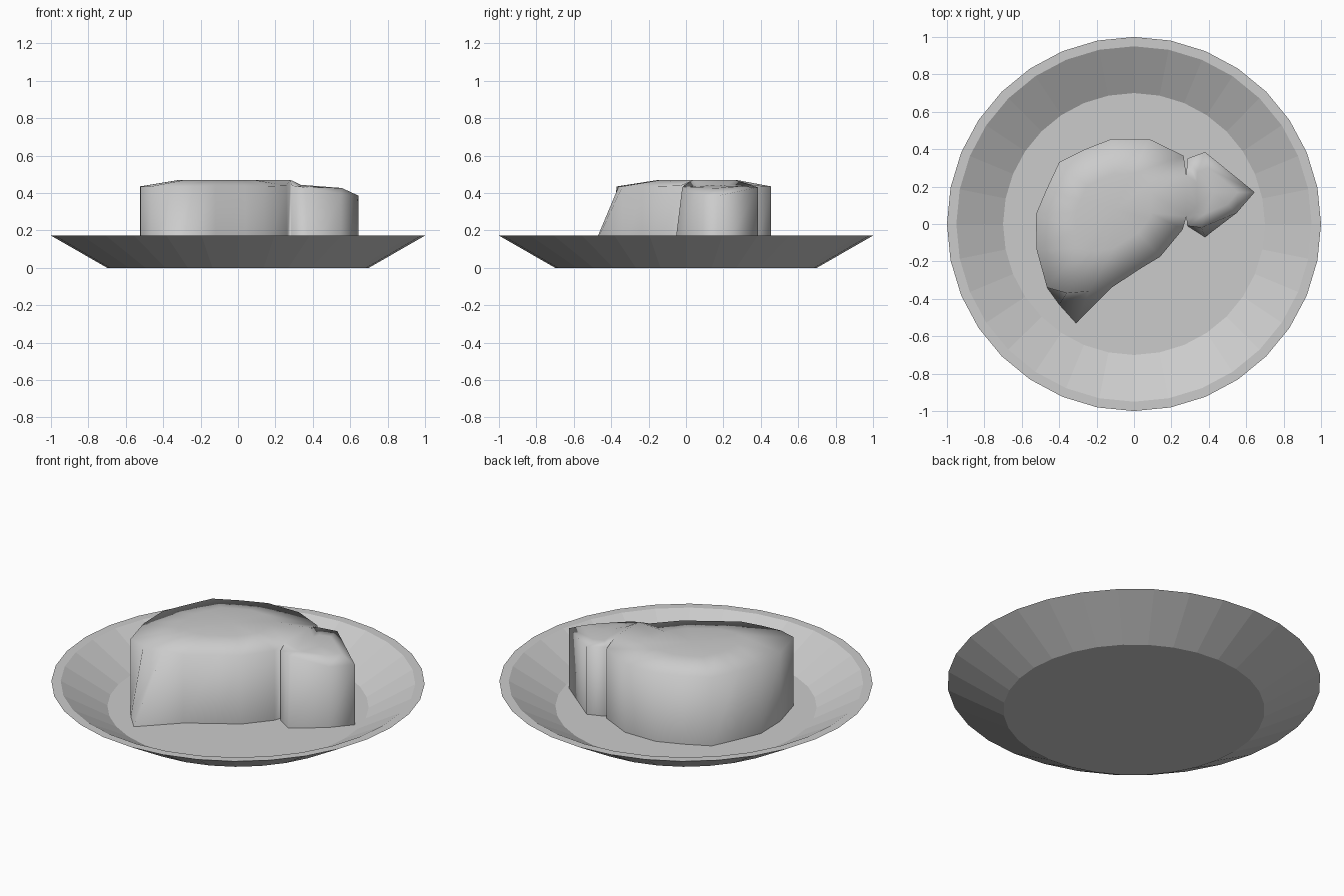
import bpy, bmesh, math
from mathutils import Vector

if "Cube" in bpy.data.objects:
    bpy.data.objects.remove(bpy.data.objects["Cube"])

FLOOR = 0.03


def finish(bm, name, smooth):
    bmesh.ops.remove_doubles(bm, verts=bm.verts, dist=0.0005)
    bmesh.ops.recalc_face_normals(bm, faces=bm.faces)
    mesh = bpy.data.meshes.new(name)
    bm.to_mesh(mesh)
    bm.free()
    for p in mesh.polygons:
        p.use_smooth = smooth
    ob = bpy.data.objects.new(name, mesh)
    bpy.context.collection.objects.link(ob)
    return ob


def bridge(bm, a, b, skip=()):
    n = len(a)
    for i in range(n):
        if i not in skip:
            j = (i + 1) % n
            bm.faces.new((a[i], a[j], b[j], b[i]))


# Plate: turned profile with 32 sides
def plate(sides=32):
    bm = bmesh.new()
    rings = []
    for r, z in [(0.7, 0), (1.0, 0.172), (0.95, 0.172), (0.7, FLOOR)]:
        rings.append([bm.verts.new((r * math.sin(2 * math.pi * i / sides),
                                    r * math.cos(2 * math.pi * i / sides), z))
                      for i in range(sides)])
    for a, b in zip(rings, rings[1:]):
        bridge(bm, a, b)
    bm.faces.new(rings[0])
    bm.faces.new(rings[-1])
    finish(bm, "plate", False)


# Food lump: rim points (x, y, z), some with a base pushed outwards
def lump(bm, rim, centre, base_moves, seam, inset):
    top = [bm.verts.new(p) for p in rim]
    base = [bm.verts.new((*base_moves.get(i, p[:2]), FLOOR))
            for i, p in enumerate(rim)]
    c = Vector(centre)
    inner = []
    for p in rim:
        v = Vector(p).lerp(c, inset)
        v.z = p[2] + (c.z - p[2]) * min(1, inset * 2)
        inner.append(bm.verts.new(v))
    mid = bm.verts.new(c)
    bridge(bm, base, top, skip=(seam,))
    bridge(bm, top, inner)
    for i in range(len(inner)):
        bm.faces.new((inner[i], inner[(i + 1) % len(inner)], mid))


plate()
bm = bmesh.new()
E = 0.435

# Main body of the food, joined to the end piece along x = 0.28
body = [(0.28, 0.04, 0.47), (0.28, 0.26, 0.47), (0.265, 0.365, 0.44),
        (0.08, 0.455, E), (-0.12, 0.455, E), (-0.26, 0.40, E),
        (-0.40, 0.33, E), (-0.47, 0.18, E), (-0.525, 0.05, E),
        (-0.52, -0.14, E), (-0.465, -0.34, E), (-0.36, -0.37, E),
        (-0.24, -0.36, E), (-0.12, -0.34, E), (0.04, -0.235, E),
        (0.14, -0.175, E), (0.26, -0.03, 0.44)]
lump(bm, body, (-0.1, 0.08, 0.47),
     {11: (-0.40, -0.43), 12: (-0.31, -0.53)}, 0, 0.5)

# Small end piece, sloping down to a point
end = [(0.28, 0.26, 0.47), (0.28, 0.04, 0.47), (0.285, -0.01, 0.44),
       (0.36, -0.02, 0.43), (0.55, 0.06, 0.39), (0.645, 0.17, 0.385),
       (0.38, 0.385, 0.43), (0.285, 0.35, 0.44)]
lump(bm, end, (0.42, 0.17, 0.437), {3: (0.38, -0.07)}, 0, 0.4)
finish(bm, "food", True)
